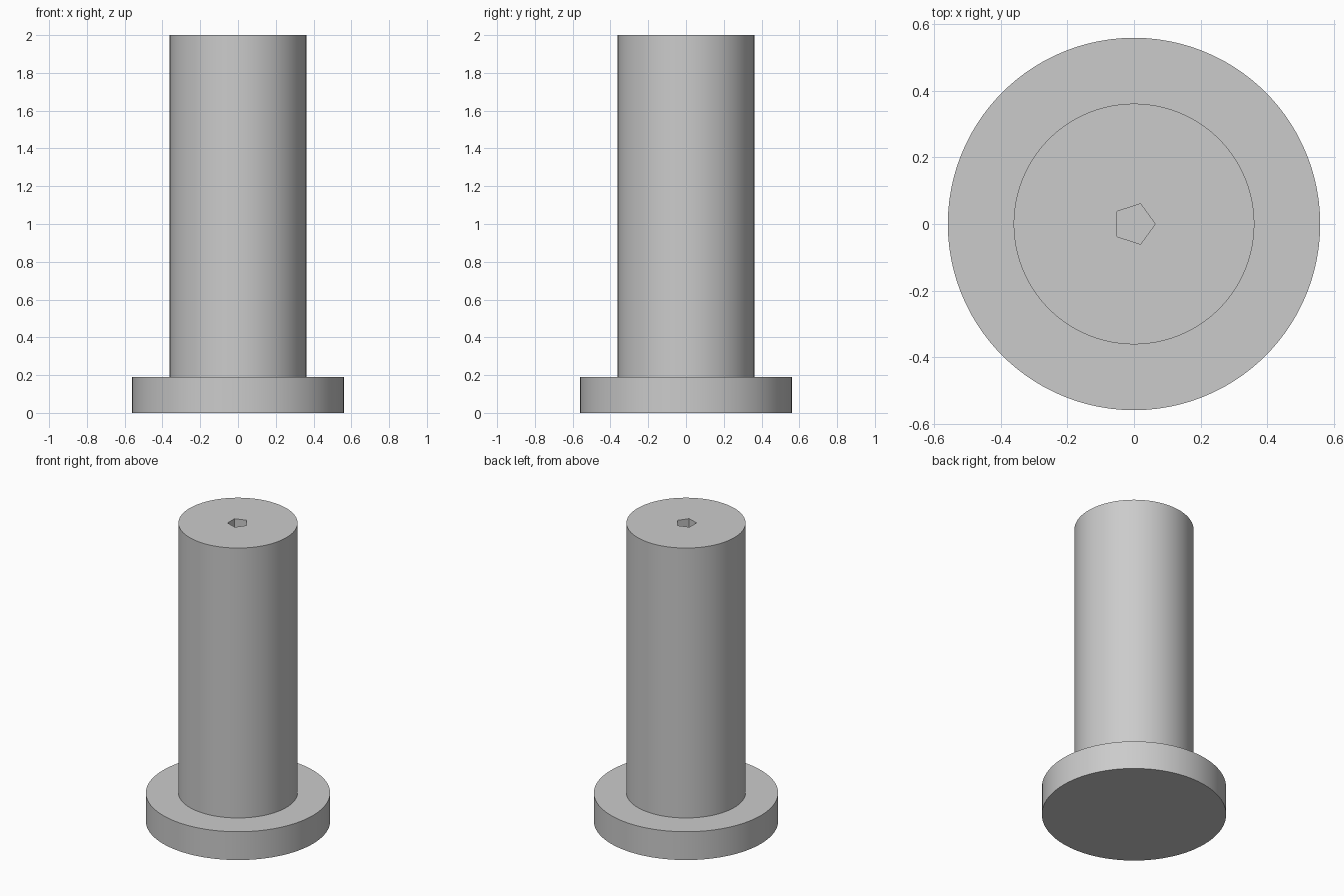
import bpy
import bmesh
import math
from mathutils import Matrix

cube = bpy.data.objects.get("Cube")
if cube:
    bpy.data.objects.remove(cube, do_unlink=True)

FLANGE_R, FLANGE_H = 0.56, 0.19
SHAFT_R, TOTAL_H = 0.362, 2.0
HOLE_R = 0.064
SEGMENTS = 100

grey = bpy.data.materials.new("plain grey")
grey.use_nodes = True
grey.diffuse_color = (0.6, 0.6, 0.6, 1)
grey.node_tree.nodes["Principled BSDF"].inputs["Base Color"].default_value = (0.6, 0.6, 0.6, 1)


def make_object(name, bm):
    bmesh.ops.recalc_face_normals(bm, faces=bm.faces)
    mesh = bpy.data.meshes.new(name)
    bm.to_mesh(mesh)
    bm.free()
    mesh.materials.append(grey)
    obj = bpy.data.objects.new(name, mesh)
    bpy.context.collection.objects.link(obj)
    return obj


def revolve(name, profile):
    """Solid of revolution from (radius, height) points on the axis at both ends."""
    bm = bmesh.new()
    verts = [bm.verts.new((r, 0, z)) for r, z in profile]
    edges = [bm.edges.new(pair) for pair in zip(verts, verts[1:])]
    bmesh.ops.spin(bm, geom=verts + edges, axis=(0, 0, 1), cent=(0, 0, 0),
                   angle=math.tau, steps=SEGMENTS, use_duplicate=False)
    bmesh.ops.remove_doubles(bm, verts=bm.verts, dist=0.0001)
    return make_object(name, bm)


# Round flange and shaft in one solid
post = revolve("flanged_post", [
    (0, 0), (FLANGE_R, 0), (FLANGE_R, FLANGE_H),
    (SHAFT_R, FLANGE_H), (SHAFT_R, TOTAL_H), (0, TOTAL_H)])

# Five-sided bore from the top down to the flange, one corner towards +x
bm = bmesh.new()
depth = TOTAL_H + 0.1 - FLANGE_H
bmesh.ops.create_cone(bm, cap_ends=True, segments=5, radius1=HOLE_R, radius2=HOLE_R,
                      depth=depth, matrix=Matrix.Translation((0, 0, FLANGE_H + depth / 2)))
corner = max(bm.verts, key=lambda v: v.co.x)
turn = -math.atan2(corner.co.y, corner.co.x)
bmesh.ops.rotate(bm, verts=bm.verts, cent=(0, 0, 0), matrix=Matrix.Rotation(turn, 3, "Z"))
cutter = make_object("bore_cutter", bm)
cutter.hide_render = True

bore = post.modifiers.new("bore", "BOOLEAN")
bore.operation = "DIFFERENCE"
bore.solver = "EXACT"
bore.object = cutter

bpy.ops.object.select_all(action="DESELECT")
post.select_set(True)
bpy.context.view_layer.objects.active = post
bpy.ops.object.modifier_apply(modifier="bore")
bpy.data.objects.remove(cutter, do_unlink=True)

# Round sides smooth, rims and bore corners sharp
bpy.ops.object.shade_smooth_by_angle(angle=math.radians(30))
